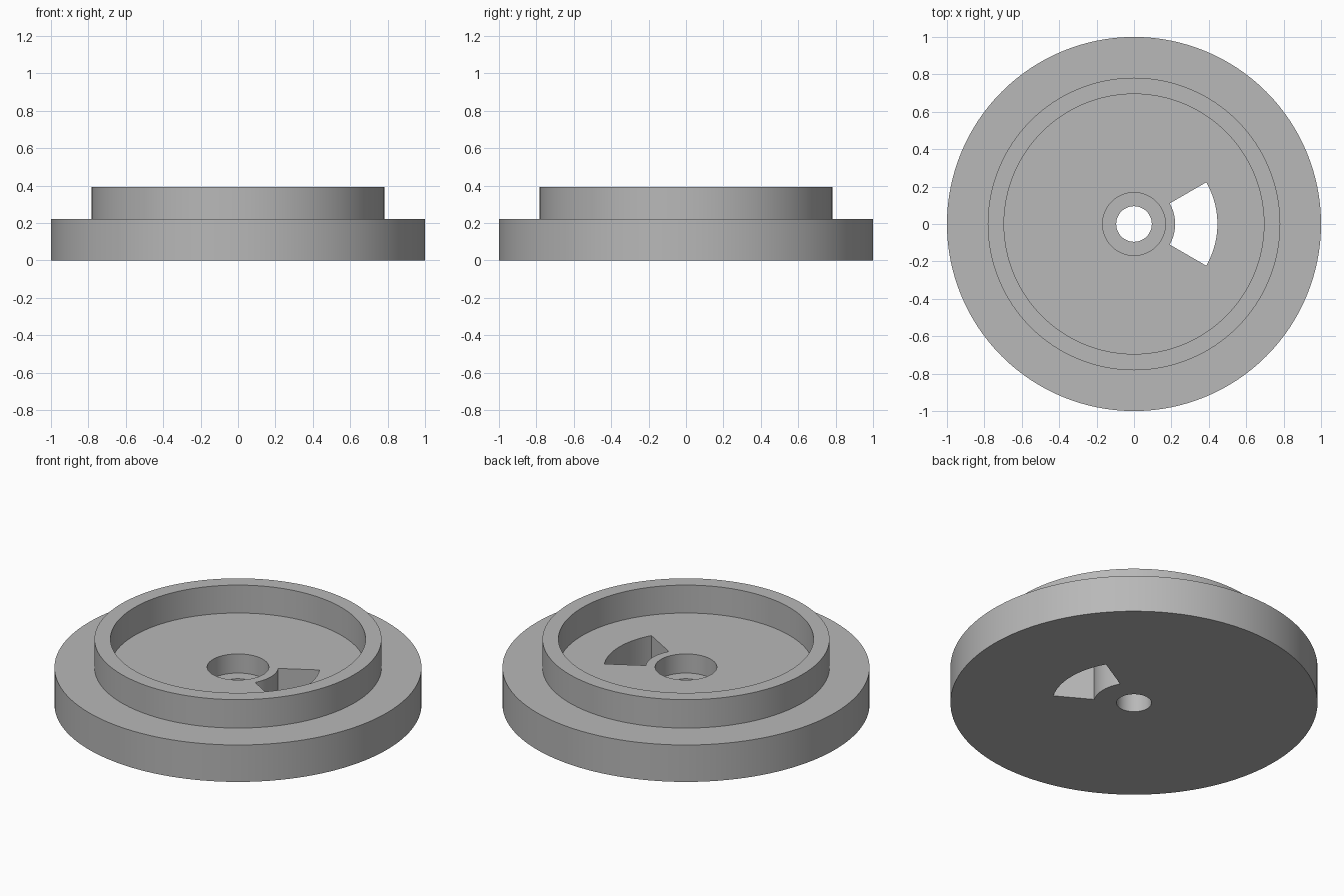
import bpy
import bmesh
from math import cos, sin, radians, tau

SEGMENTS = 128

cube = bpy.data.objects.get("Cube")
if cube:
    bpy.data.objects.remove(cube, do_unlink=True)

# Single grey material
grey = bpy.data.materials.new("plain grey")
grey.use_nodes = True
colour = (0.48, 0.48, 0.48, 1)
grey.diffuse_color = colour
grey.node_tree.nodes["Principled BSDF"].inputs["Base Color"].default_value = colour


def make_object(name, bm):
    bmesh.ops.recalc_face_normals(bm, faces=bm.faces)
    mesh = bpy.data.meshes.new(name)
    bm.to_mesh(mesh)
    bm.free()
    mesh.materials.append(grey)
    obj = bpy.data.objects.new(name, mesh)
    bpy.context.collection.objects.link(obj)
    return obj


def lathe(name, profile):
    """Revolve a closed (radius, height) profile around z."""
    bm = bmesh.new()
    verts = [bm.verts.new((r, 0, z)) for r, z in profile]
    edges = [bm.edges.new((a, b)) for a, b in zip(verts, verts[1:] + verts[:1])]
    bmesh.ops.spin(bm, geom=verts + edges, cent=(0, 0, 0), axis=(0, 0, 1),
                   angle=tau, steps=SEGMENTS, use_merge=True)
    bmesh.ops.remove_doubles(bm, verts=bm.verts, dist=0.0001)
    return make_object(name, bm)


def sector(name, inner, outer, half_angle, bottom, top, steps=24):
    """Solid ring segment centred on +x."""
    bm = bmesh.new()
    angles = [half_angle * (2 * i / steps - 1) for i in range(steps + 1)]
    outline = [(outer, a) for a in angles] + [(inner, a) for a in reversed(angles)]
    face = bm.faces.new([bm.verts.new((r * cos(a), r * sin(a), bottom))
                         for r, a in outline])
    extruded = bmesh.ops.extrude_face_region(bm, geom=[face])["geom"]
    bmesh.ops.translate(bm, vec=(0, 0, top - bottom),
                        verts=[v for v in extruded if isinstance(v, bmesh.types.BMVert)])
    return make_object(name, bm)


# Flanged disc with raised rim, recessed floor and counterbored centre hole
flange = lathe("flanged_disc", [
    (0.095, 0), (1.0, 0), (1.0, 0.222), (0.782, 0.222), (0.782, 0.393),
    (0.695, 0.393), (0.695, 0.225), (0.168, 0.225), (0.168, 0.11), (0.095, 0.11),
])

# Wedge-shaped slot through the floor
cutter = sector("slot_cutter", 0.22, 0.446, radians(30), -0.1, 0.5)
cutter.hide_render = True
slot = flange.modifiers.new("slot", 'BOOLEAN')
slot.operation = 'DIFFERENCE'
slot.solver = 'EXACT'
slot.object = cutter

bpy.ops.object.select_all(action='DESELECT')
flange.select_set(True)
bpy.context.view_layer.objects.active = flange
bpy.ops.object.modifier_apply(modifier=slot.name)
bpy.data.objects.remove(cutter, do_unlink=True)
bpy.ops.object.shade_smooth_by_angle(angle=radians(30))
